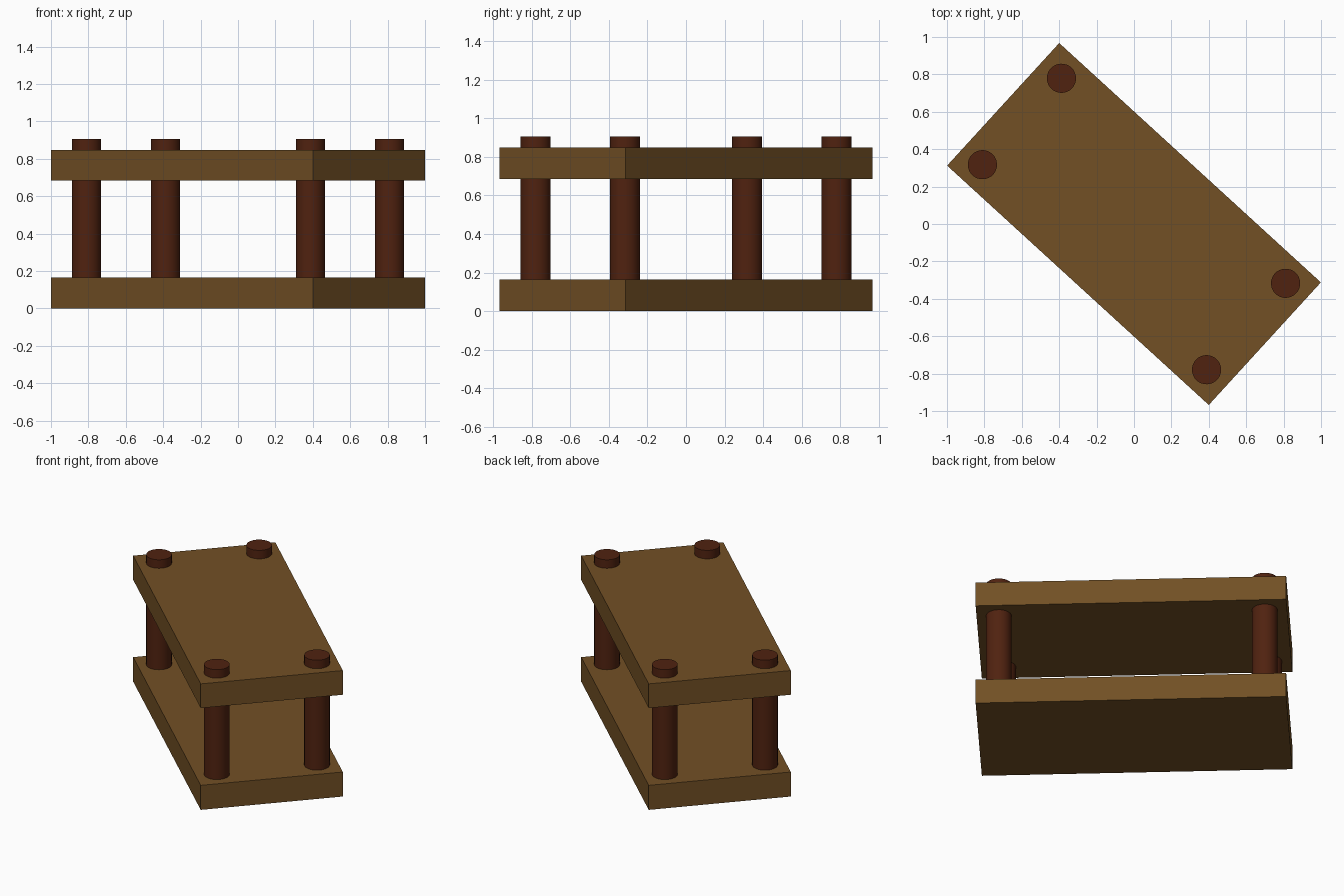
import bpy
import math
from mathutils import Matrix

if "Cube" in bpy.data.objects:
    bpy.data.objects.remove(bpy.data.objects["Cube"])

TURN = Matrix.Rotation(math.radians(-42.45), 4, 'Z')   # whole model is turned in plan
HALF_L, HALF_W = 0.948, 0.444
POST_U, POST_V, POST_R = 0.812, 0.313, 0.078


def material(name, colour):
    m = bpy.data.materials.new(name)
    m.diffuse_color = (*colour, 1.0)
    m.use_nodes = True
    m.node_tree.nodes["Principled BSDF"].inputs["Base Color"].default_value = m.diffuse_color
    return m


wood = material("light_brown_wood", (0.168, 0.080, 0.018))
dark_wood = material("dark_red_wood", (0.080, 0.016, 0.005))


def finish(name, mat):
    ob = bpy.context.object
    ob.name = name
    ob.data.materials.append(mat)
    return ob


def board(name, z0, z1):
    bpy.ops.mesh.primitive_cube_add(size=1)
    ob = finish(name, wood)
    ob.data.transform(TURN @ Matrix.Translation((0, 0, (z0 + z1) / 2))
                      @ Matrix.Diagonal((2 * HALF_L, 2 * HALF_W, z1 - z0, 1)))


def post(name, u, v, z0, z1):
    bpy.ops.mesh.primitive_cylinder_add(vertices=32, radius=POST_R, depth=z1 - z0)
    ob = finish(name, dark_wood)
    ob.data.transform(TURN @ Matrix.Translation((u, v, (z0 + z1) / 2)))
    bpy.ops.object.shade_smooth_by_angle(angle=math.radians(30))


# Two boards
board("lower_shelf", 0.0, 0.165)
board("upper_shelf", 0.685, 0.848)

# Four corner posts passing through the upper board
for end, su in (("right", 1), ("left", -1)):
    for side, sv in (("back", 1), ("front", -1)):
        post(f"{side}_{end}_post", su * POST_U, sv * POST_V, 0.06, 0.905)
